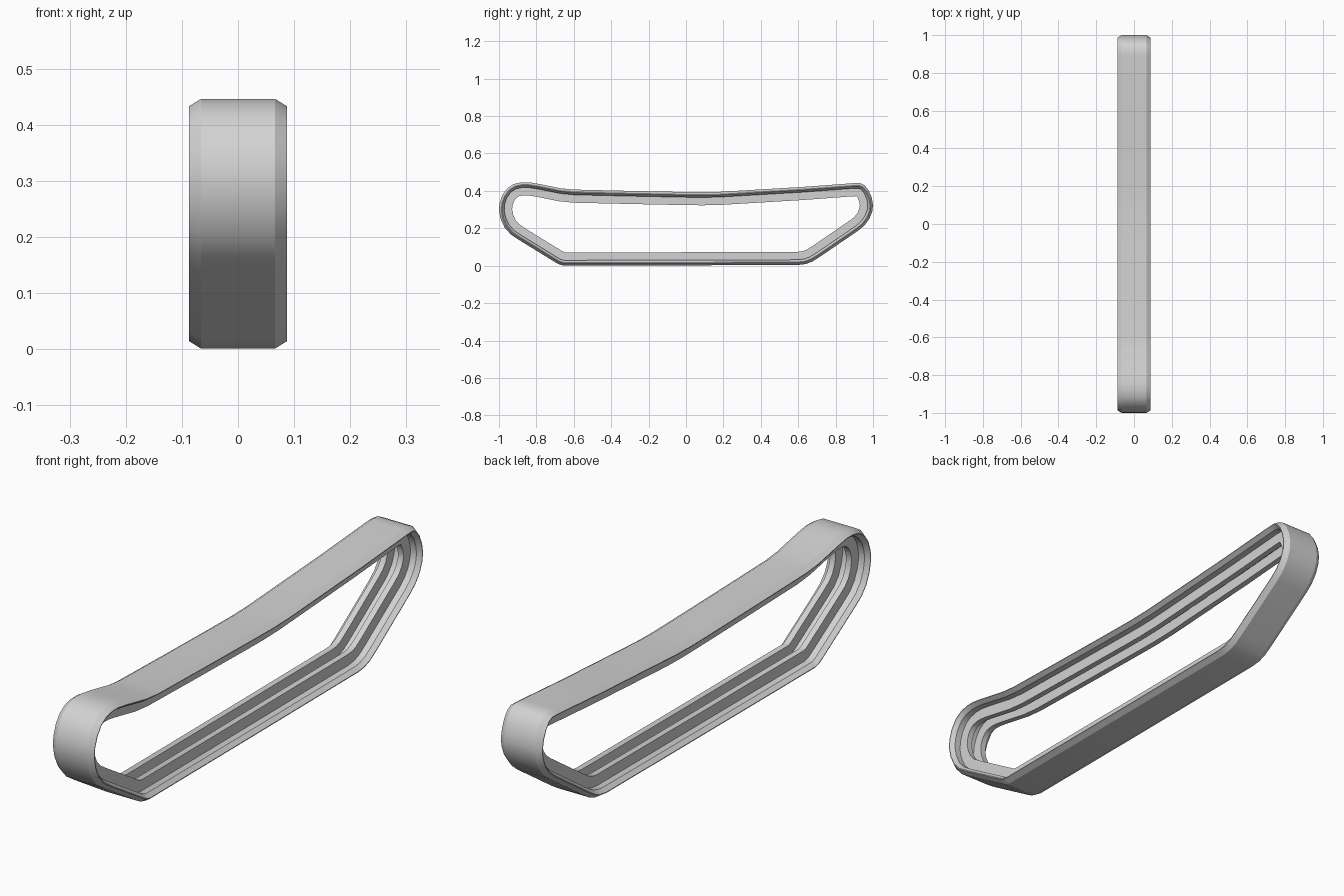
import bpy, bmesh, math
from mathutils import Vector

cube = bpy.data.objects.get("Cube")
if cube:
    bpy.data.objects.remove(cube, do_unlink=True)

grey = bpy.data.materials.new("light grey")
grey.use_nodes = True
grey.diffuse_color = (0.65, 0.65, 0.65, 1)
grey.node_tree.nodes["Principled BSDF"].inputs["Base Color"].default_value = (0.65, 0.65, 0.65, 1)

# Outer running line of the loop as (y, z), anticlockwise from the bottom front
PATH = [Vector(p) for p in [
    (-0.655, 0.001), (0.0, 0.002), (0.60, 0.004), (0.64, 0.009), (0.675, 0.022), (0.715, 0.047),
    (0.92, 0.187), (0.953, 0.214), (0.98, 0.25), (0.996, 0.29), (1.0, 0.325),
    (0.993, 0.365), (0.977, 0.402), (0.955, 0.43), (0.93, 0.442), (0.89, 0.441),
    (0.62, 0.421), (0.40, 0.408), (0.18, 0.395), (0.09, 0.393), (0.0, 0.394),
    (-0.30, 0.40), (-0.60, 0.407), (-0.67, 0.414), (-0.79, 0.438), (-0.84, 0.446),
    (-0.88, 0.446), (-0.92, 0.437), (-0.955, 0.415), (-0.982, 0.378), (-0.997, 0.335),
    (-1.0, 0.295), (-0.991, 0.25), (-0.97, 0.204), (-0.937, 0.167), (-0.89, 0.136),
    (-0.70, 0.019), (-0.68, 0.008)]]


def inward(i):
    """Mitred inward direction at a path point."""
    a, b, c = PATH[i - 1], PATH[i], PATH[(i + 1) % len(PATH)]
    d1, d2 = (b - a).normalized(), (c - b).normalized()
    n1, n2 = Vector((-d1.y, d1.x)), Vector((-d2.y, d2.x))
    m = (n1 + n2).normalized()
    return m / m.dot(n1)


def sweep(name, section):
    """Sweep a closed (x, depth) section round the loop."""
    bm = bmesh.new()
    rings = []
    for i, p in enumerate(PATH):
        n = inward(i)
        rings.append([bm.verts.new((x, p.x + n.x * d, p.y + n.y * d)) for x, d in section])
    k = len(section)
    for i, ring in enumerate(rings):
        nxt = rings[(i + 1) % len(rings)]
        for j in range(k):
            bm.faces.new((ring[j], ring[(j + 1) % k], nxt[(j + 1) % k], nxt[j]))
    bmesh.ops.recalc_face_normals(bm, faces=bm.faces)
    mesh = bpy.data.meshes.new(name)
    bm.to_mesh(mesh)
    bm.free()
    mesh.materials.append(grey)
    ob = bpy.data.objects.new(name, mesh)
    bpy.context.collection.objects.link(ob)
    bpy.ops.object.select_all(action='DESELECT')
    ob.select_set(True)
    bpy.context.view_layer.objects.active = ob
    bpy.ops.object.shade_smooth_by_angle(angle=math.radians(28))
    return ob


# Belt with bevelled rims
sweep("track_belt", [(-0.066, 0), (0.066, 0), (0.087, 0.013), (0.087, 0.016),
                     (0.07, 0.028), (-0.07, 0.028), (-0.087, 0.016), (-0.087, 0.013)])

# Pair of guide ribs on the inside of the belt
for side, s in (("left", 1), ("right", -1)):
    sweep(side + "_guide_rib", [(s * 0.022, 0.02), (s * 0.045, 0.02),
                                (s * 0.045, 0.07), (s * 0.022, 0.07)])
